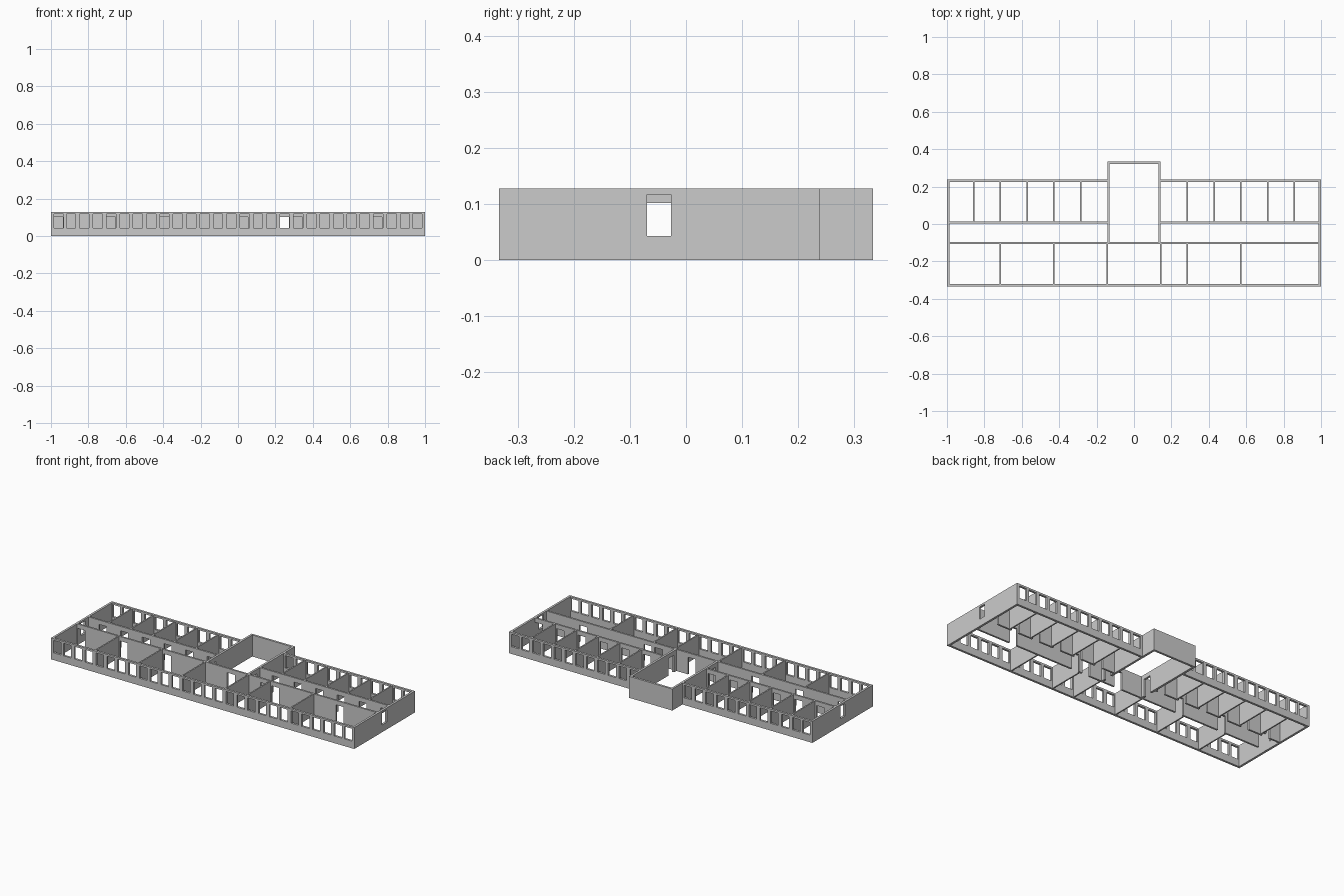
import bpy, bmesh
from mathutils import Vector

if "Cube" in bpy.data.objects:
    bpy.data.objects.remove(bpy.data.objects["Cube"])

H = 0.128            # wall height
T = 0.013            # thick wall
P = 0.008            # thin partition
SILL, HEAD = 0.043, 0.117
DOOR_H, DOOR_W, WIN_W = 0.102, 0.05, 0.05
X, Y0, Y1, YS = 1.0, -0.333, 0.238, 0.333
BAY = 1 / 7


def wall(name, axis, a, b, pos, thick, openings=()):
    """Wall from a to b along an axis; pos is its low side. Openings: (start, end, z0, z1)."""
    us = sorted({a, b, *(u for o in openings for u in o[:2])})
    zs = sorted({0.0, H, *(z for o in openings for z in o[2:])})
    bm = bmesh.new()
    verts = {}

    def vert(u, z):
        if (u, z) not in verts:
            verts[u, z] = bm.verts.new((u, pos, z) if axis == 'x' else (pos, u, z))
        return verts[u, z]

    for u0, u1 in zip(us, us[1:]):
        for z0, z1 in zip(zs, zs[1:]):
            um, zm = (u0 + u1) / 2, (z0 + z1) / 2
            if not any(o[0] < um < o[1] and o[2] < zm < o[3] for o in openings):
                bm.faces.new([vert(u0, z0), vert(u1, z0), vert(u1, z1), vert(u0, z1)])
    ext = bmesh.ops.extrude_face_region(bm, geom=bm.faces[:], use_keep_orig=True)
    move = Vector((0, thick, 0)) if axis == 'x' else Vector((thick, 0, 0))
    bmesh.ops.translate(bm, vec=move,
                        verts=[g for g in ext['geom'] if isinstance(g, bmesh.types.BMVert)])
    bmesh.ops.recalc_face_normals(bm, faces=bm.faces[:])
    me = bpy.data.meshes.new(name)
    bm.to_mesh(me)
    bm.free()
    ob = bpy.data.objects.new(name, me)
    bpy.context.collection.objects.link(ob)
    return ob


def window(c, w=WIN_W):
    return (c - w / 2, c + w / 2, SILL, HEAD)


def door(c, w=DOOR_W):
    return (c - w / 2, c + w / 2, 0.0, DOOR_H)


# Window rhythm: two per bay, end ones nudged off the corners
centres = [-1 + BAY / 4 + i * BAY / 2 for i in range(28)]
centres[0] += 0.005
centres[-1] -= 0.005

# Outer shell
wall("front_wall", 'x', -X, X, Y0, T, [window(c) for c in centres])
for side, x in (("left", -X), ("right", X - T)):
    wall(side + "_end_wall", 'y', Y0 + T, Y1, x, T, [window(-0.048, 0.043)])

# Stair block projecting at the back
SX = 0.143
wall("stair_back_wall", 'x', -SX, SX, YS - T, T)
for side, x in (("left", -SX), ("right", SX - T)):
    wall(side + "_stair_wall", 'y', -0.095, YS - T, x, T, [door(-0.048)])

# Corridor walls and back walls
front_doors = [-0.96, -0.68, -0.392, 0.028, 0.248, 0.32, 0.745]
wall("corridor_front_wall", 'x', -X + T, X - T, -0.106, 0.011, [door(c) for c in front_doors])
for side, a, b, start in (("left", -X + T, -SX, -1.0), ("right", SX, X - T, BAY)):
    wall(side + "_corridor_back_wall", 'x', a, b, 0.002, 0.011,
         [door(start + i * BAY + 0.106) for i in range(6)])
    wall(side + "_back_wall", 'x', a, b, Y1 - T, T,
         [window(c) for c in centres if a < c < b])

# Room partitions
for i, k in enumerate((-5, -3, -1, 1, 2, 4)):
    wall(f"front_partition_{i}", 'y', Y0 + T, -0.106, k * BAY - P / 2, P)
for i, k in enumerate((-6, -5, -4, -3, -2, 2, 3, 4, 5, 6)):
    wall(f"back_partition_{i}", 'y', 0.013, Y1 - T, k * BAY - P / 2, P)
